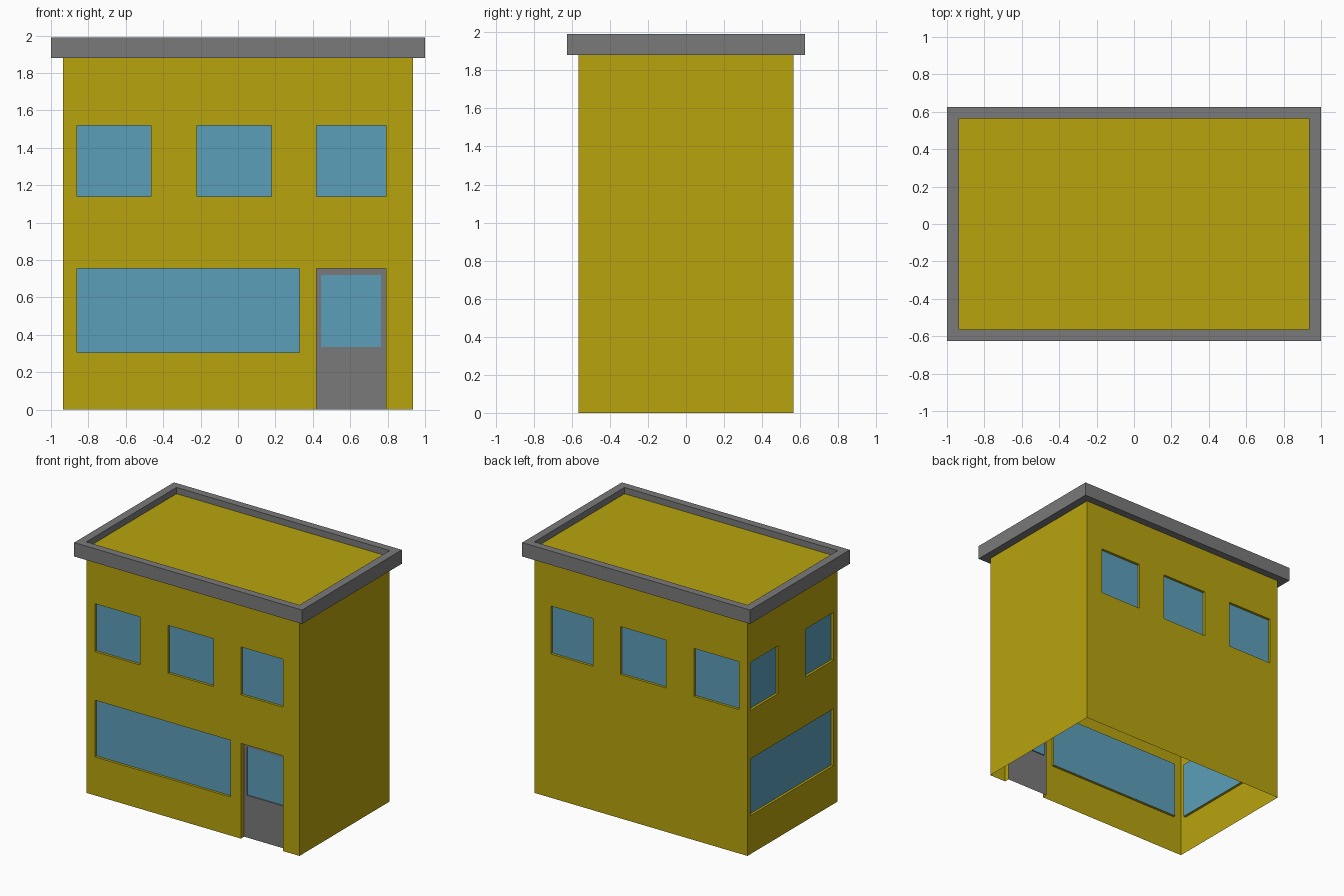
import bpy
import bmesh
from mathutils import Vector

if "Cube" in bpy.data.objects:
    bpy.data.objects.remove(bpy.data.objects["Cube"])


def material(name, rgb):
    m = bpy.data.materials.new(name)
    m.use_nodes = True
    m.diffuse_color = (*rgb, 1)
    m.node_tree.nodes["Principled BSDF"].inputs["Base Color"].default_value = (*rgb, 1)
    return m


YELLOW = material("mustard wall", (0.48, 0.37, 0.004))
GREY = material("grey trim", (0.195, 0.195, 0.195))
BLUE = material("blue glass", (0.107, 0.347, 0.49))

HX, HY, EAVE = 0.935, 0.565, 1.88     # wall half sizes and height
RX, RY, TOP, ROOF = 1.0, 0.625, 1.99, 1.94
UPPER = (1.14, 1.52)
SHOP = (0.305, 0.755)


def make_object(name, bm, mats):
    bmesh.ops.remove_doubles(bm, verts=bm.verts, dist=1e-5)
    mesh = bpy.data.meshes.new(name)
    bm.to_mesh(mesh)
    bm.free()
    for m in mats:
        mesh.materials.append(m)
    bpy.context.collection.objects.link(bpy.data.objects.new(name, mesh))


def panel(name, normal, dist, u_span, v_span, openings, mats):
    """Flat sheet with recessed openings (u0, u1, v0, v1, depth, has_pane)."""
    n = Vector(normal)
    up = Vector((0, 0, 1))
    side = up.cross(n)
    bm = bmesh.new()

    def quad(pts, mat=0):
        vs = [bm.verts.new(side * u + up * v + n * (dist - d)) for u, v, d in pts]
        bm.faces.new(vs).material_index = mat

    def rect(u0, u1, v0, v1, d=0, mat=0):
        quad([(u0, v0, d), (u1, v0, d), (u1, v1, d), (u0, v1, d)], mat)

    # Sheet cells outside the openings
    us = sorted({*u_span, *(u for o in openings for u in o[:2])})
    vs = sorted({*v_span, *(v for o in openings for v in o[2:4])})
    for u0, u1 in zip(us, us[1:]):
        for v0, v1 in zip(vs, vs[1:]):
            cu, cv = (u0 + u1) / 2, (v0 + v1) / 2
            if not any(o[0] < cu < o[1] and o[2] < cv < o[3] for o in openings):
                rect(u0, u1, v0, v1)

    # Reveals and glass panes
    for u0, u1, v0, v1, d, pane in openings:
        ring = [(u0, v0), (u1, v0), (u1, v1), (u0, v1)]
        for i, a in enumerate(ring):
            b = ring[(i + 1) % 4]
            if a[1] == b[1] == v_span[0]:
                continue              # a doorway has no sill
            quad([(*a, 0), (*b, 0), (*b, d), (*a, d)])
        if pane:
            rect(u0, u1, v0, v1, d, 1)
    make_object(name, bm, mats)


def window(span, height):
    return (*span, *height, 0.02, True)


# Walls
bays = [(-0.86, -0.465), (-0.22, 0.18), (0.42, 0.79)]
front = [window(b, UPPER) for b in bays]
front += [window((-0.86, 0.33), SHOP), (0.42, 0.79, 0, 0.755, 0.04, False)]
back = [window((-b, -a), UPPER) for a, b in bays]
gable = [window((-0.525, -0.18), UPPER), window((0.16, 0.51), UPPER),
         window((-0.525, 0.51), SHOP)]
for name, normal, dist, half, holes in [
        ("front_wall", (0, -1, 0), HY, HX, front),
        ("back_wall", (0, 1, 0), HY, HX, back),
        ("right_wall", (-1, 0, 0), HX, HY, gable),
        ("left_wall", (1, 0, 0), HX, HY, [])]:
    panel(name, normal, dist, (-half, half), (0, EAVE), holes, [YELLOW, BLUE])

# Door leaf with its own pane
panel("front_door", (0, -1, 0), HY - 0.04, (0.42, 0.79), (0, 0.755),
      [(0.445, 0.765, 0.335, 0.72, 0.008, True)], [GREY, BLUE])

# Parapet ring and sunken flat roof
bm = bmesh.new()
loops = []
for x, y, z in [(HX, HY, EAVE), (RX, RY, EAVE), (RX, RY, TOP), (HX, HY, TOP), (HX, HY, ROOF)]:
    loops.append([bm.verts.new((sx * x, sy * y, z))
                  for sx, sy in ((-1, -1), (1, -1), (1, 1), (-1, 1))])
for a, b in zip(loops, loops[1:]):
    for i in range(4):
        j = (i + 1) % 4
        bm.faces.new((a[i], a[j], b[j], b[i]))
bm.faces.new(loops[-1]).material_index = 1
make_object("parapet_and_roof", bm, [GREY, YELLOW])
